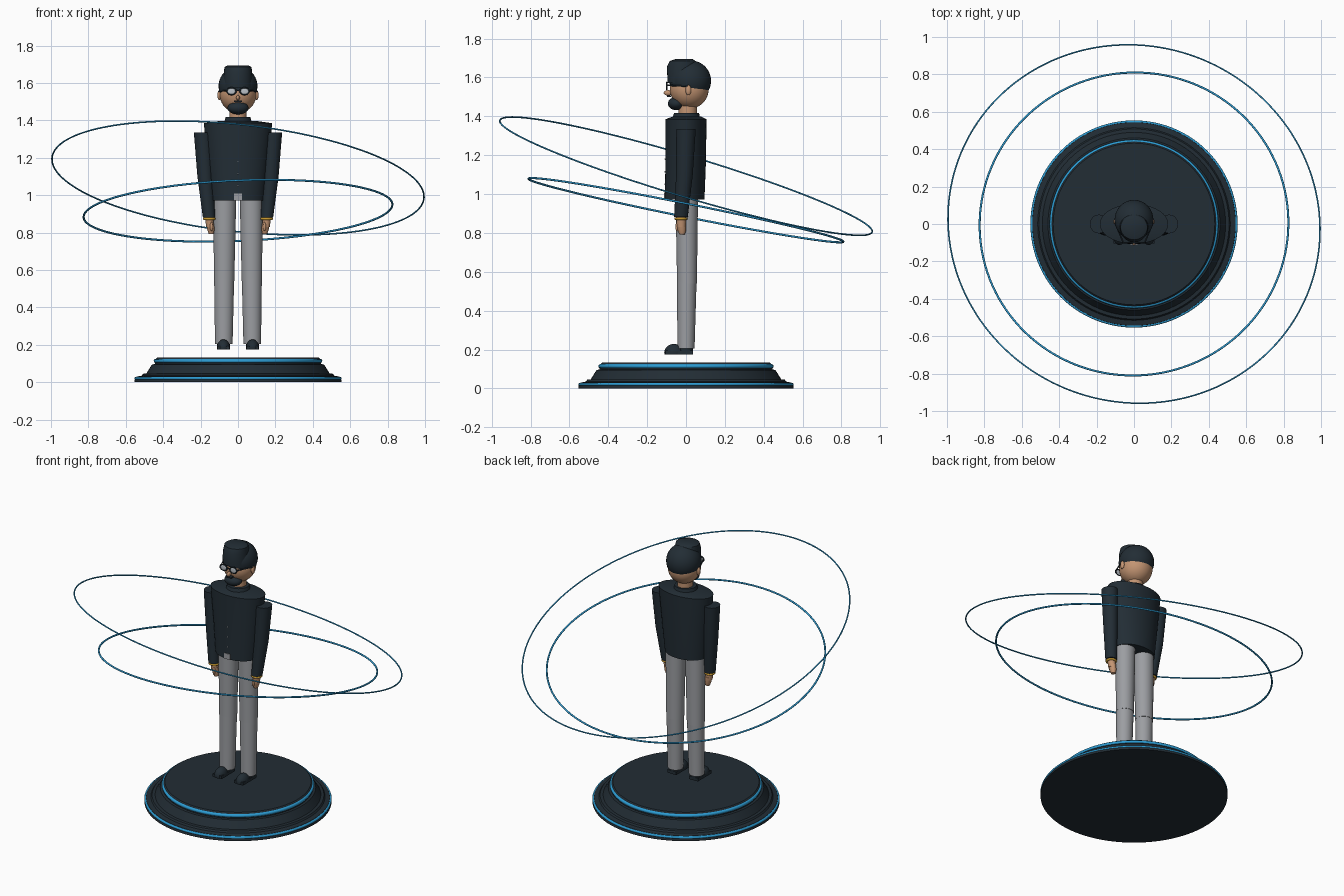
import bpy, bmesh, math
from mathutils import Vector, Matrix

if "Cube" in bpy.data.objects:
    bpy.data.objects.remove(bpy.data.objects["Cube"])


def material(name, r, g, b):
    m = bpy.data.materials.new(name)
    m.diffuse_color = (r, g, b, 1)
    m.use_nodes = True
    m.node_tree.nodes["Principled BSDF"].inputs["Base Color"].default_value = m.diffuse_color
    return m


DARK = material("dark slate", 0.016, 0.026, 0.035)
BLUE = material("bright blue", 0.025, 0.33, 0.65)
GREY = material("trouser grey", 0.33, 0.34, 0.36)
SKIN = material("skin", 0.55, 0.30, 0.17)
GOLD = material("gold", 0.60, 0.33, 0.03)
LENS = material("lens grey", 0.50, 0.54, 0.58)


def finish(name, bm, mat, angle=40):
    bmesh.ops.recalc_face_normals(bm, faces=bm.faces)
    me = bpy.data.meshes.new(name)
    bm.to_mesh(me)
    bm.free()
    me.materials.append(mat)
    ob = bpy.data.objects.new(name, me)
    bpy.context.collection.objects.link(ob)
    bpy.ops.object.select_all(action='DESELECT')
    ob.select_set(True)
    bpy.context.view_layer.objects.active = ob
    bpy.ops.object.shade_smooth_by_angle(angle=math.radians(angle))
    return ob


def loft(name, sections, mat, n=32):
    """Capped stack of ellipses: (x, y, z, radius x, radius y)."""
    bm = bmesh.new()
    rings = []
    for x, y, z, rx, ry in sections:
        rings.append([bm.verts.new((x + rx * math.cos(i * math.tau / n),
                                    y + ry * math.sin(i * math.tau / n), z)) for i in range(n)])
    for a, b in zip(rings, rings[1:]):
        for i in range(n):
            j = (i + 1) % n
            bm.faces.new((a[i], a[j], b[j], b[i]))
    bm.faces.new(rings[0])
    bm.faces.new(rings[-1])
    return finish(name, bm, mat)


def ellipsoid(name, c, r, mat, cut=None):
    """Ellipsoid; cut = (point, normal) removes the side behind the plane."""
    bm = bmesh.new()
    bmesh.ops.create_uvsphere(bm, u_segments=32, v_segments=20, radius=1,
                              matrix=Matrix.Translation(c) @ Matrix.Diagonal((*r, 1)))
    if cut:
        res = bmesh.ops.bisect_plane(bm, geom=bm.verts[:] + bm.edges[:] + bm.faces[:],
                                     plane_co=cut[0], plane_no=cut[1], clear_inner=True)
        edges = [e for e in res['geom_cut'] if isinstance(e, bmesh.types.BMEdge)]
        bmesh.ops.contextual_create(bm, geom=edges)
    return finish(name, bm, mat)


def box(name, c, size, mat):
    bm = bmesh.new()
    bmesh.ops.create_cube(bm, size=1, matrix=Matrix.Translation(c) @ Matrix.Diagonal((*size, 1)))
    return finish(name, bm, mat)


def torus(name, c, normal, R, r, mat, n=128, m=10, scale=(1, 1, 1)):
    bm = bmesh.new()
    rot = Vector((0, 0, 1)).rotation_difference(Vector(normal)).to_matrix()
    grid = []
    for i in range(n):
        a = i * math.tau / n
        row = []
        for k in range(m):
            b = k * math.tau / m
            d = R + r * math.cos(b)
            p = rot @ Vector((d * math.cos(a), d * math.sin(a), r * math.sin(b)))
            row.append(bm.verts.new(Vector(c) + p * Vector(scale)))
        grid.append(row)
    for i in range(n):
        for k in range(m):
            i2, k2 = (i + 1) % n, (k + 1) % m
            bm.faces.new((grid[i][k], grid[i2][k], grid[i2][k2], grid[i][k2]))
    return finish(name, bm, mat, 60)


# Stepped pedestal with glowing trims
profile = [(0.553, 0), (0.553, 0.012), (0.543, 0.03), (0.515, 0.035), (0.508, 0.045), (0.49, 0.047),
           (0.46, 0.095), (0.445, 0.097), (0.445, 0.12), (0.432, 0.132)]
loft("pedestal", [(0, 0, z, r, r) for r, z in profile], DARK, 96)
torus("pedestal_lower_trim", (0, 0, 0.021), (0, 0, 1), 0.546, 0.008, BLUE)
torus("pedestal_upper_trim", (0, 0, 0.114), (0, 0, 1), 0.440, 0.011, BLUE)

# Tilted orbit rings
torus("outer_orbit_ring", (0, 0, 1.092), (0.11, 0.30, 1), 1.0, 0.0042, BLUE, 160)
torus("inner_orbit_ring", (0, 0, 0.917), (-0.042, 0.20, 1), 0.826, 0.0055, BLUE, 160)

# Jacket, collar, hem notch and buttons
loft("jacket", [(0, -0.007, 0.972, 0.140, 0.102), (0, -0.002, 1.15, 0.158, 0.104),
                (0, 0, 1.385, 0.183, 0.106), (0, 0.005, 1.398, 0.09, 0.075)], DARK, 48)
loft("collar", [(0, 0, 1.375, 0.078, 0.075), (0, 0.003, 1.418, 0.066, 0.064)], DARK)
box("hem_notch", (0, -0.108, 0.99), (0.042, 0.008, 0.036), GREY)
for z in (1.05, 1.115, 1.18):
    ellipsoid("jacket_button", (0, -0.107, z), (0.004, 0.004, 0.004), LENS)

for s in (-1, 1):
    side = "left" if s > 0 else "right"
    # Trouser legs, thigh and shin sections
    loft(side + "_thigh", [(s * 0.074, 0.005, 0.54, 0.054, 0.051),
                           (s * 0.071, 0.004, 1.0, 0.062, 0.058)], GREY)
    loft(side + "_shin", [(s * 0.076, 0, 0.205, 0.047, 0.044),
                          (s * 0.074, 0.004, 0.555, 0.0535, 0.0505)], GREY)
    # Shoes
    box(side + "_sole", (s * 0.078, -0.035, 0.184), (0.064, 0.14, 0.020), DARK)
    ellipsoid(side + "_shoe_toe", (s * 0.078, -0.062, 0.184), (0.035, 0.050, 0.045), DARK,
              ((0, 0, 0.175), (0, 0, 1)))
    loft(side + "_ankle", [(s * 0.077, -0.002, 0.185, 0.032, 0.037),
                           (s * 0.077, 0, 0.215, 0.036, 0.037)], DARK)
    # Sleeves with a slight elbow bend
    loft(side + "_sleeve", [(s * 0.155, -0.026, 0.882, 0.033, 0.035),
                            (s * 0.175, -0.008, 1.10, 0.042, 0.043),
                            (s * 0.188, 0, 1.335, 0.048, 0.050)], DARK)
    # Wristband and hand
    loft(side + "_wrist", [(s * 0.150, -0.024, 0.83, 0.020, 0.022),
                           (s * 0.154, -0.026, 0.89, 0.024, 0.026)], SKIN)
    torus(side + "_wristband", (s * 0.154, -0.026, 0.874), (0, 0, 1), 0.027, 0.007, GOLD, 32)
    loft(side + "_hand", [(s * 0.143, -0.020, 0.792, 0.013, 0.014),
                          (s * 0.145, -0.021, 0.815, 0.019, 0.022),
                          (s * 0.149, -0.023, 0.85, 0.021, 0.024)], SKIN, 16)
    ellipsoid(side + "_thumb", (s * 0.142, -0.045, 0.832), (0.008, 0.010, 0.024), SKIN)
    # Ear and spectacles
    ellipsoid(side + "_ear", (s * 0.100, 0.012, 1.535), (0.010, 0.015, 0.026), SKIN)
    rim = (s * 0.035, -0.099, 1.556)
    torus(side + "_lens_rim", rim, (0, -1, 0), 0.022, 0.004, DARK, 32, 8, (1.1, 1, 0.85))
    ellipsoid(side + "_lens", rim, (0.023, 0.003, 0.018), LENS)
    bm = bmesh.new()
    a, b = Vector((s * 0.058, -0.098, 1.56)), Vector((s * 0.103, 0.01, 1.555))
    bmesh.ops.create_cone(bm, cap_ends=True, segments=8, radius1=0.004, radius2=0.004,
                          depth=(b - a).length,
                          matrix=Matrix.Translation((a + b) / 2)
                          @ (b - a).to_track_quat('Z', 'Y').to_matrix().to_4x4())
    finish(side + "_spectacle_arm", bm, DARK)
box("spectacle_bridge", (0, -0.1, 1.56), (0.026, 0.006, 0.006), DARK)

# Head and face
loft("neck", [(0, 0.008, 1.38, 0.046, 0.047), (0, 0.010, 1.48, 0.046, 0.047)], SKIN)
ellipsoid("head", (0, 0.017, 1.54), (0.098, 0.100, 0.100), SKIN)
ellipsoid("nose", (0, -0.092, 1.521), (0.010, 0.023, 0.014), SKIN)
box("moustache", (0, -0.088, 1.503), (0.042, 0.022, 0.009), DARK)
ellipsoid("beard", (0, -0.050, 1.466), (0.056, 0.043, 0.034), DARK)

# Hair shell and raised crown
ellipsoid("hair", (0, 0.022, 1.583), (0.104, 0.107, 0.105), DARK,
          ((0, 0.02, 1.545), (0, 0.16, 1)))
loft("hair_crown", [(0, -0.015, 1.572, 0.080, 0.080), (0, -0.018, 1.655, 0.076, 0.080),
                    (0, -0.018, 1.685, 0.072, 0.066), (0, -0.010, 1.694, 0.055, 0.045)], DARK)
